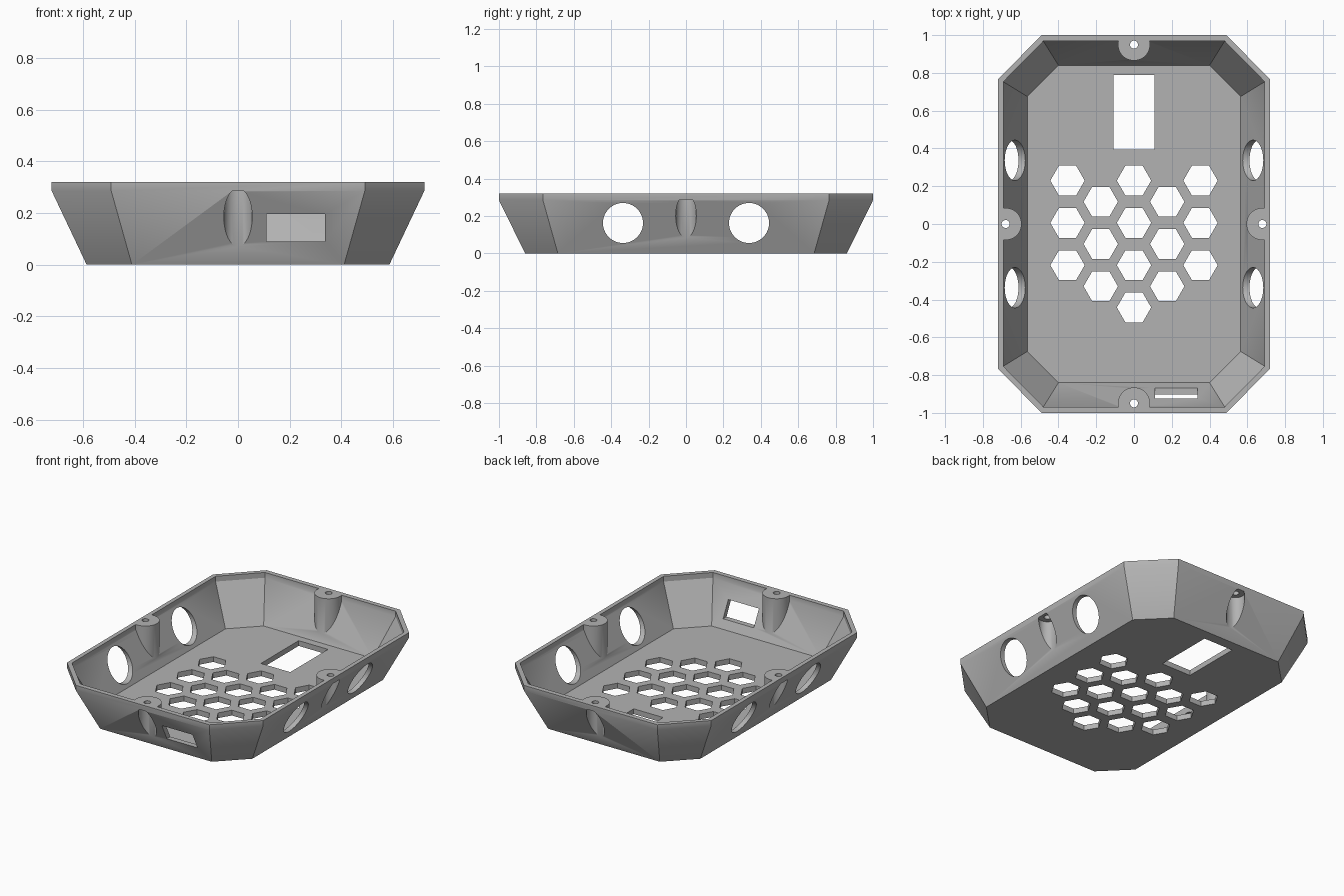
import bpy, bmesh, math
from mathutils import Matrix

if "Cube" in bpy.data.objects:
    bpy.data.objects.remove(bpy.data.objects["Cube"], do_unlink=True)

grey = bpy.data.materials.new("plain grey")
grey.use_nodes = True
colour = (0.45, 0.45, 0.45, 1)
grey.diffuse_color = colour
grey.node_tree.nodes["Principled BSDF"].inputs["Base Color"].default_value = colour


def make_object(name, bm):
    bmesh.ops.recalc_face_normals(bm, faces=bm.faces)
    mesh = bpy.data.meshes.new(name)
    bm.to_mesh(mesh)
    bm.free()
    mesh.materials.append(grey)
    obj = bpy.data.objects.new(name, mesh)
    bpy.context.collection.objects.link(obj)
    return obj


def octagon_loft(name, levels):
    """Stack chamfered rectangles: half width, half length, chamfer points, height."""
    bm = bmesh.new()
    rings = []
    for w, l, cx, cy, z in levels:
        quarter = [(w, cy), (cx, l)]
        pts = quarter + [(-x, y) for x, y in reversed(quarter)]
        pts += [(-x, -y) for x, y in pts]
        rings.append([bm.verts.new((x, y, z)) for x, y in pts])
    for low, high in zip(rings, rings[1:]):
        for i in range(8):
            j = (i + 1) % 8
            bm.faces.new((low[i], low[j], high[j], high[i]))
    bm.faces.new(rings[0])
    bm.faces.new(rings[-1])
    return make_object(name, bm)


def prism(bm, centre, radius, depth, sides, axis="Z"):
    turn = Matrix.Rotation(math.pi / 2, 4, "Y") if axis == "X" else Matrix()
    # Blender's first circle vertex lies on y, so turn the prism to put it on x
    spin = Matrix.Rotation(math.pi / 2, 4, "Z")
    bmesh.ops.create_cone(bm, cap_ends=True, segments=sides, radius1=radius, radius2=radius,
                          depth=depth, matrix=Matrix.Translation(centre) @ turn @ spin)


def block(bm, centre, size):
    bmesh.ops.create_cube(bm, size=1, matrix=Matrix.Translation(centre) @ Matrix.Diagonal((*size, 1)))


def subtract(target, cutter):
    cutter.hide_render = True
    mod = target.modifiers.new("cut", "BOOLEAN")
    mod.operation = "DIFFERENCE"
    mod.solver = "EXACT"
    mod.object = cutter
    bpy.context.view_layer.objects.active = target
    bpy.ops.object.modifier_apply(modifier=mod.name)
    bpy.data.objects.remove(cutter, do_unlink=True)


HEIGHT, LEDGE, FLOOR = 0.32, 0.285, 0.035
posts = [(0, 0.95), (0, -0.95), (0.68, 0), (-0.68, 0)]

# Sloping tray body with an upright rim
tray = octagon_loft("tray", [(0.585, 0.86, 0.41, 0.685, 0),
                             (0.72, 1.0, 0.49, 0.765, LEDGE),
                             (0.72, 1.0, 0.49, 0.765, HEIGHT)])
cavity = octagon_loft("cavity", [(0.565, 0.84, 0.40, 0.675, FLOOR),
                                 (0.692, 0.968, 0.48, 0.753, LEDGE),
                                 (0.692, 0.968, 0.48, 0.753, HEIGHT + 0.1)])

# Screw posts are left standing in the cavity
bm = bmesh.new()
for x, y in posts:
    prism(bm, (x, y, HEIGHT / 2), 0.085, HEIGHT, 48)
subtract(cavity, make_object("screw_posts", bm))
subtract(tray, cavity)

# Wide bores open through the outer wall below each post
bm = bmesh.new()
for x, y in posts:
    prism(bm, (x, y, LEDGE - 0.2), 0.055, 0.4, 40)
subtract(tray, make_object("screw_bores", bm))

# Narrow screw holes through the post tops
bm = bmesh.new()
for x, y in posts:
    prism(bm, (x, y, HEIGHT), 0.021, 0.15, 24)
subtract(tray, make_object("screw_holes", bm))

# Round side holes
bm = bmesh.new()
for side in (-1, 1):
    for y in (-0.337, 0.337):
        prism(bm, (side * 0.65, y, 0.163), 0.107, 0.4, 64, "X")
subtract(tray, make_object("side_holes", bm))

# Floor window and front socket slot
bm = bmesh.new()
block(bm, (0, 0.592, 0), (0.216, 0.396, 0.2))
block(bm, (0.223, -0.92, 0.143), (0.225, 0.3, 0.107))
subtract(tray, make_object("window_and_slot", bm))

# Honeycomb vents in five columns
bm = bmesh.new()
pitch = 0.224
for column in range(-2, 3):
    odd = column % 2
    for row in range(4 if column == 0 else 3):
        y = 0.23 - pitch * (row + odd / 2)
        prism(bm, (column * 0.176, y, 0), 0.091, 0.2, 6)
subtract(tray, make_object("vents", bm))

# Smooth the round parts and keep hard edges
bpy.ops.object.select_all(action="DESELECT")
tray.select_set(True)
bpy.context.view_layer.objects.active = tray
bpy.ops.object.shade_smooth_by_angle(angle=math.radians(30))
